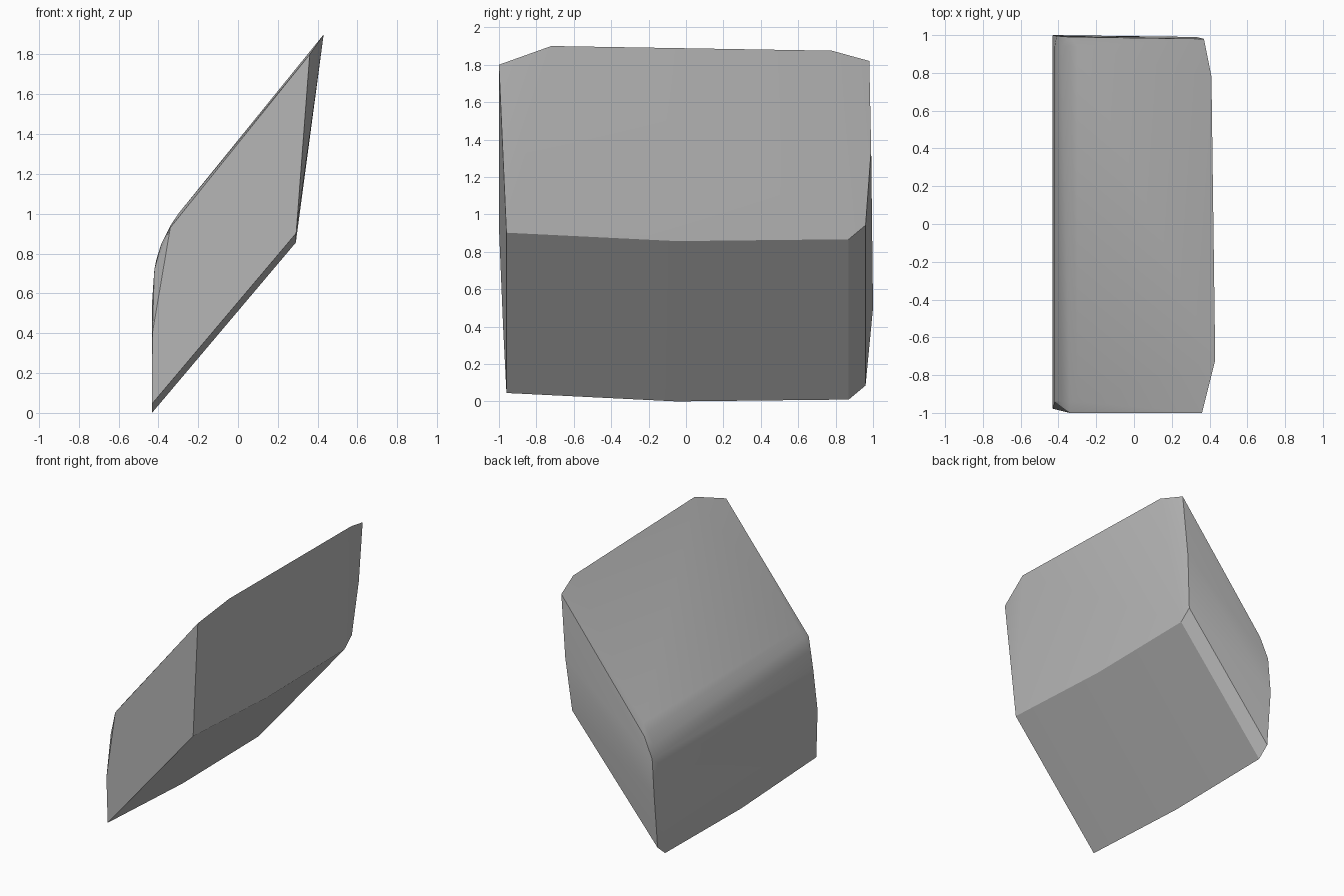
import bpy
import bmesh

cube = bpy.data.objects.get("Cube")
if cube:
    bpy.data.objects.remove(cube, do_unlink=True)

# Single matte grey
grey = bpy.data.materials.new("stone grey")
grey.use_nodes = True
colour = (0.5, 0.5, 0.5, 1)
grey.diffuse_color = colour
grey.node_tree.nodes["Principled BSDF"].inputs["Base Color"].default_value = colour

# Corners of the slanted block, edge by edge
top_edge = [(0.36, -1, 1.80), (0.43, -0.72, 1.9), (0.41, 0.78, 1.875), (0.37, 0.98, 1.82)]
lower_profile = [(-0.96, 0.045), (-0.05, 0.0), (0.87, 0.01), (0.96, 0.085)]
front_corners = [(-0.34, -1, 0.93), (-0.43, -0.978, 0.4)]
back_ridge = [(0.33, 0.99, 1.35), (-0.43, 1, 0.5), (-0.41, 0.995, 0.77), (-0.34, 0.99, 0.925)]
# Rounded shoulder between the upright side and the sloping top
shoulder = [(-0.432, 0.55), (-0.42, 0.72), (-0.385, 0.85), (-0.34, 0.94), (-0.3, 1.0)]

points = top_edge + front_corners + back_ridge
for y, z in lower_profile:
    points += [(-0.432, y, z), (0.292, y, z + 0.857)]
for x, z in shoulder:
    points += [(x, -0.94, z), (x, 0.94, z)]

# Wrap the corners into a convex block
bm = bmesh.new()
for p in points:
    bm.verts.new(p)
hull = bmesh.ops.convex_hull(bm, input=bm.verts[:])
loose = {g for g in hull["geom_interior"] + hull["geom_unused"] if isinstance(g, bmesh.types.BMVert)}
bmesh.ops.delete(bm, geom=list(loose), context="VERTS")
bmesh.ops.dissolve_limit(bm, angle_limit=0.01, verts=bm.verts[:], edges=bm.edges[:])
bmesh.ops.recalc_face_normals(bm, faces=bm.faces[:])

mesh = bpy.data.meshes.new("slanted_block")
bm.to_mesh(mesh)
bm.free()
mesh.materials.append(grey)
block = bpy.data.objects.new("slanted_block", mesh)
bpy.context.collection.objects.link(block)

# Soft shading across the shallow facets
bpy.ops.object.select_all(action="DESELECT")
block.select_set(True)
bpy.context.view_layer.objects.active = block
bpy.ops.object.shade_smooth_by_angle(angle=0.35)
